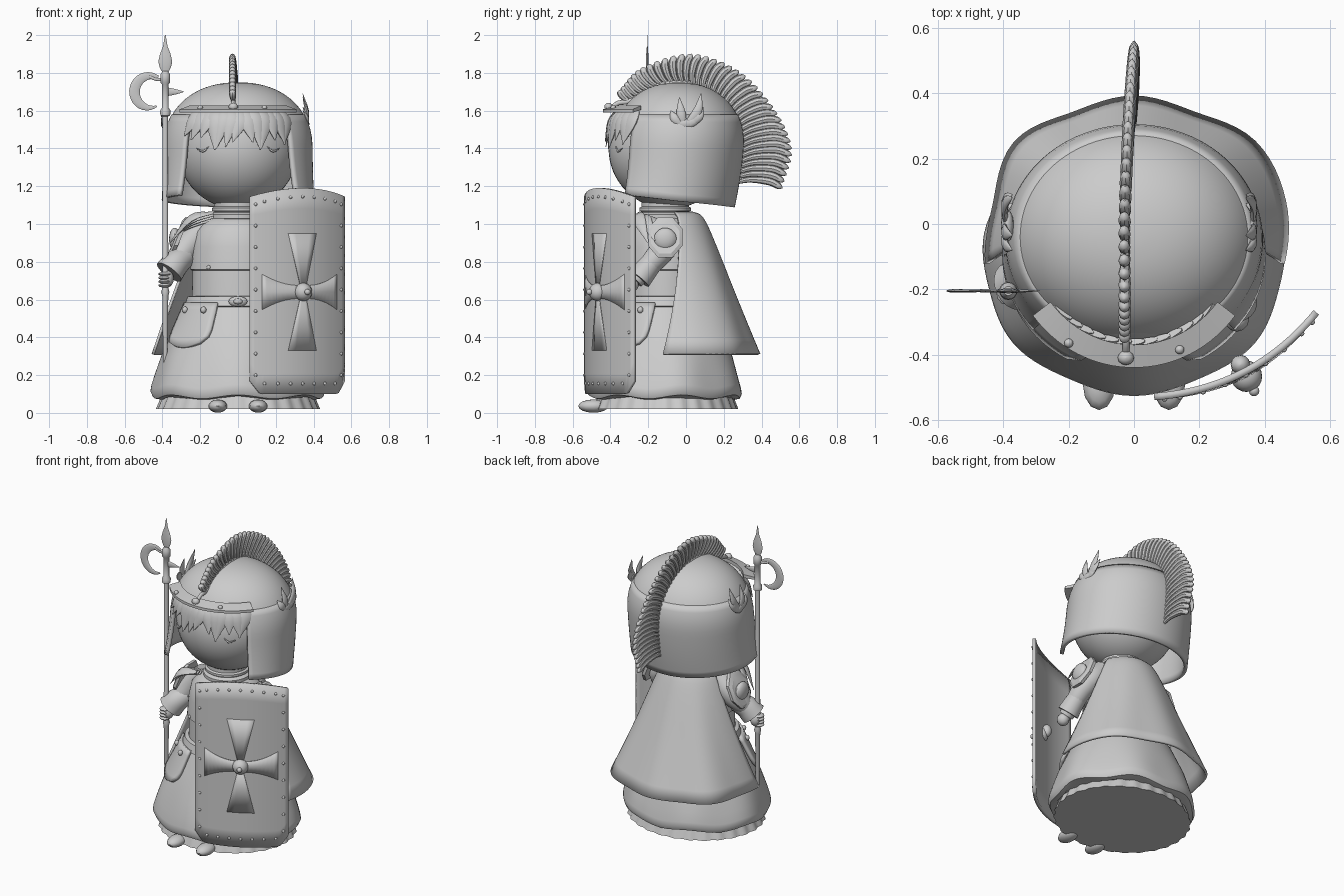
import bpy, bmesh, random
from math import sin, cos, pi, radians
from mathutils import Vector as V

if "Cube" in bpy.data.objects:
    bpy.data.objects.remove(bpy.data.objects["Cube"])
random.seed(4)
CY = -0.11  # body axis


def build(name, grids, wrap=True, caps=True, thick=0, angle=40):
    """Mesh from grids (lists of rows of points)."""
    bm = bmesh.new()
    for g in grids:
        rows = [[bm.verts.new(p) for p in r] for r in g]
        n = len(rows[0])
        for a, b in zip(rows, rows[1:]):
            for i in range(n if wrap else n - 1):
                j = (i + 1) % n
                bm.faces.new((a[i], a[j], b[j], b[i]))
        if wrap and caps:
            bm.faces.new(rows[0][::-1])
            bm.faces.new(rows[-1])
    bmesh.ops.recalc_face_normals(bm, faces=bm.faces)
    me = bpy.data.meshes.new(name)
    bm.to_mesh(me)
    bm.free()
    ob = bpy.data.objects.new(name, me)
    bpy.context.collection.objects.link(ob)
    bpy.ops.object.select_all(action='DESELECT')
    ob.select_set(True)
    bpy.context.view_layer.objects.active = ob
    bpy.ops.object.shade_smooth_by_angle(angle=radians(angle))
    if thick:
        m = ob.modifiers.new("thickness", 'SOLIDIFY')
        m.thickness, m.offset = thick, 0
    return ob


def spline(pts, n):
    """Catmull-Rom samples through points."""
    p = [V(q) for q in pts]
    p = [2 * p[0] - p[1]] + p + [2 * p[-1] - p[-2]]
    out = []
    for k in range(n + 1):
        u = k / n * (len(p) - 3)
        i = min(int(u), len(p) - 4)
        t = u - i
        a, b, c, d = p[i:i + 4]
        out.append(0.5 * (2 * b + (c - a) * t + (2 * a - 5 * b + 4 * c - d) * t * t + (3 * b - a - 3 * c + d) * t ** 3))
    return out


def nums(vals, n):
    return [v.x for v in spline([(q, 0, 0) for q in vals], n)]


def strand(pts, radii, side, flat=1.0, n=8, seg=10):
    """Tapered tube grid; flat scales the thickness along side."""
    c, r = spline(pts, n), nums(radii, n)
    rows = []
    for k, p in enumerate(c):
        t = (c[min(k + 1, n)] - c[max(k - 1, 0)]).normalized()
        b = (V(side) - t * t.dot(V(side))).normalized()
        m = t.cross(b)
        q = max(r[k], .001)
        rows.append([p + m * q * cos(2 * pi * i / seg) + b * q * flat * sin(2 * pi * i / seg) for i in range(seg)])
    return rows


def ball(c, s, n=8, seg=12):
    return [[V((c[0] + s[0] * max(sin(pi * k / n), .01) * cos(2 * pi * i / seg), c[1] + s[1] * max(sin(pi * k / n), .01) * sin(2 * pi * i / seg),
                c[2] + s[2] * cos(pi * k / n))) for i in range(seg)] for k in range(n + 1)]


def lathe(prof, cx=0, cy=CY, ky=.89, seg=64, wave=lambda a, z: 1):
    return [[V((cx + r * wave(2 * pi * i / seg, z) * sin(2 * pi * i / seg), cy - r * ky * wave(2 * pi * i / seg, z) * cos(2 * pi * i / seg), z))
             for i in range(seg)] for z, r in prof]


# Gown: ruffled under-hem, wavy skirt, torso, tunic, belt
build("under_hem", [lathe([(.02, .43), (.09, .40)], seg=168, wave=lambda a, z: 1 + .012 * cos(28 * a))])
skirt = lathe([(.08, .42), (.085, .45), (.11, .462), (.14, .457), (.2, .438), (.3, .405), (.45, .335), (.57, .27), (.62, .245)], seg=96,
              wave=lambda a, z: 1 + .014 * cos(7 * a) * (z < .4))
for row in skirt[:5]:
    for i, p in enumerate(row):
        p.z += .01 * cos(7 * 2 * pi * i / 96)
build("skirt", [skirt])
build("torso", [lathe([(.55, .245), (.77, .24), (.9, .23), (1.0, .17)])])
build("tunic", [lathe([(.755, .245), (.76, .253), (.88, .243), (.96, .225), (1.01, .185), (1.045, .12)])])
build("belt", [lathe([(.56, .275), (.565, .285), (.615, .268), (.62, .25)])])
build("neck", [lathe([(1.0, .125), (1.15, .125)], ky=1), lathe([(1.02, .12), (1.03, .145), (1.05, .145), (1.065, .12)], ky=1),
               lathe([(1.065, .12), (1.07, .137), (1.085, .137), (1.095, .12)], ky=1)])
build("buckle", [ball((0, CY - .255, .59), (.05, .02, .028)), ball((0, CY - .273, .59), (.025, .015, .015))])
build("feet", [ball((s * .107, -.49, .036), (.05, .08, .035)) for s in (-1, 1)])

# Hip plates that follow the skirt
plates, studs = [], []
for s in (-1, 1):
    rows = []
    for k in range(7):
        t = k / 6
        z, r = .58 - .21 * t, .285 + .105 * t
        e = max(0, t - .8)
        a0, a1 = radians(22 + 2 * t + 35 * e), radians(78 - 6 * t - 25 * e)
        rows.append([V((s * r * sin(a0 + (a1 - a0) * i / 10), CY - .89 * r * cos(a0 + (a1 - a0) * i / 10), z - .025 * t * sin(pi * i / 10)))
                     for i in range(11)])
    plates.append(rows)
    studs += [ball((s * .315 * sin(a), CY - .29 * cos(a), .545), (.016, .016, .018)) for a in (.62, 1.1)]
    studs.append(ball((s * .155, CY - .175, .77), (.012, .012, .012)))
build("hip_plates", plates, wrap=False, thick=.02)
build("hip_studs", studs)

# Cape around the back, with folds growing toward the hem
folds = nums([.455, .49, .508, .475, .487, .475, .503, .455, .45], 48)
cape = []
for p in spline([(1.06, .13, 0), (1.03, .185, 0), (.9, .245, 0), (.6, .355, 0), (.31, .46, 0)], 16):
    f = min(1, max(0, (1 - p.x) / .7))
    row = []
    for i in range(49):
        a0 = 18 - 21 * f
        a = radians(a0 + (180 - 2 * a0) * i / 48)
        r = p.y * (1 + f * (folds[i] / .46 - 1))
        row.append(V((r * cos(a), -.1 + r * sin(a), p.x)))
    cape.append(row)
build("cape", [cape], wrap=False, thick=.015)

# Arms, cuffs, hands
build("arms", [strand([(-.17, -.1, .98), (-.27, -.11, .88), (-.36, -.19, .75)], [.07, .075, .045], (0, 1, 0), seg=16),
               strand([(.17, -.1, .98), (.27, -.12, .87), (.31, -.27, .7)], [.07, .07, .045], (0, 0, 1), seg=16)])
build("cuffs", [strand([(-.28, -.13, .83), (-.33, -.17, .79), (-.365, -.19, .745)], [.06, .072, .078], (0, 1, 0), seg=20),
                strand([(.285, -.16, .82), (.3, -.21, .76), (.31, -.25, .71)], [.055, .062, .068], (0, 0, 1), seg=20)])
build("hands", [ball((-.375, -.2, .71), (.035, .038, .045)), ball((.315, -.29, .68), (.038, .04, .04))] +
      [ball((-.388, -.212, .675 + .02 * k), (.034, .036, .012)) for k in range(4)])

# Shoulder guards: faceted plate with disc, and leaf layers
guards, leaves = [], []
for s in (-1, 1):
    def ring(dx, r):
        return [V((s * (.3 + dx - .45 * r * sin(a)), CY + r * .95 * cos(a), .93 + r * 1.1 * sin(a))) for a in [2 * pi * i / 8 + pi / 8 for i in range(8)]]
    guards.append([ring(0, .105), ring(.02, .105), ring(.032, .085)])
    guards.append(ball((s * .335, CY, .92), (.03, .06, .06), 10, 20))
    for k in range(5):
        z = 1.06 - .012 * k
        leaves.append(strand([(s * .13, -.25 + .025 * k, z), (s * .25, -.25 + .035 * k, z - .03), (s * (.36 - .01 * k), -.2 + .035 * k, .9 + .012 * k)],
                             [.012, .035, .003], (0, -.5, 1), .3))
build("shoulder_guards", guards, angle=25)
build("shoulder_leaves", leaves)

# Head, fringe, sleepy lashes
build("head", [ball((0, -.09, 1.4), (.32, .32, .32), 32, 48)])
locks = []
for k in range(13):
    a = radians(-46 + 92 * k / 12)
    drop = .09 + .07 * random.random() + .035 * cos(a * 2)
    f = lambda r, da=0: (r * sin(a + da), -.06 - r * cos(a + da))
    locks.append(strand([(*f(.3), 1.6), (*f(.34, .02), 1.54), (*f(.37, random.uniform(-.1, .1)), 1.57 - drop)],
                        [.012, .016, .001], (cos(a), sin(a), 0), 2.8))
build("fringe", locks)
build("lashes", [strand([(s * .155, -.372, 1.41), (s * .185, -.36, 1.385), (s * .22, -.337, 1.4)], [.002, .006, .002], (0, 1, 0)) for s in (-1, 1)])


# Helmet: closed dome over an open-faced neck guard
def shell(z):
    return max(0, 1 - max(0, (z - 1.4) / .35) ** 2.2) ** (1 / 2.2)


dome = [(1.4 + .35 * (.485 + .515 * sin(pi / 2 * k / 14)), 0) for k in range(14)]
build("helmet_dome", [lathe([(z, .392 * shell(z)) for z, _ in dome] + [(1.75, .02)], 0, -.04, .89, 96)], angle=60)
guard = []
for k in range(13):
    t = k / 12
    row = []
    for i in range(73):
        a = radians(44 + 272 * i / 72)
        zb = 1.12 + .045 * max(0, cos(a)) - .03 * max(0, -cos(a))
        z = 1.575 + (zb - 1.575) * t
        r = .383 * shell(z) * (1 + t * t * (.17 * cos(a) + .012))
        row.append(V((r * sin(a), -.04 - r * .89 * cos(a), z)))
    guard.append(row)
build("helmet_guard", [guard], wrap=False, thick=.022)
band = []
for i in range(33):
    a = radians(-53 + 106 * i / 32)
    band.append([V((r * sin(a) * .97, -.04 - r * cos(a), z)) for r, z in ((.33, 1.605), (.4, 1.59), (.4, 1.607), (.33, 1.627))])
build("brow_band", [band], angle=30)
build("brow_studs", [ball((x, y, z), (.014, .014, .014)) for x, y, z in ((-.2, -.365, 1.615), (.14, -.385, 1.615))] +
      [ball((-.025, -.41, 1.62), (.025, .022, .022))])

# Feather crest, root rail to tip curve
N = 36
roots = spline([(-.025, -.3, 1.65), (-.025, -.15, 1.73), (-.025, .01, 1.74), (-.02, .16, 1.66), (-.01, .25, 1.53), (-.005, .28, 1.38), (-.005, .265, 1.22)], N)
tips = spline([(-.03, -.35, 1.71), (-.03, -.23, 1.83), (-.03, .03, 1.9), (-.02, .28, 1.81), (-.01, .46, 1.62), (0, .56, 1.4), (0, .51, 1.19)], N)
crest = []
for k, (p, q) in enumerate(zip(roots, tips)):
    d = q - p
    up = V((0, -d.z, d.y)).normalized() * d.length * .11
    crest.append(strand([p, p + d * .3 + up * .9, p + d * .7 + up, p + d * .92 + up * .3, q], [.01, .016, .021, .017, .003], (1, 0, 0), .9, 12, 8))
build("crest_feathers", crest)
build("crest_rail", [strand([(-.025, -.4, 1.61), (-.025, -.36, 1.64)] + roots[::3], [.012, .015, .015, .01], (1, 0, 0), .9, 40)])

# Little side wings on the helmet
wings = []
for s in (-1, 1):
    x = s * .368 - .015
    for ty, tz in ((-.08, 1.6), (-.035, 1.67), (.08, 1.69), (.09, 1.62), (.06, 1.57)):
        wings.append(strand([(x + s * .01, -.01, 1.51), (x + s * .012, ty * .75, 1.52 + (tz - 1.5) * .4), (x - s * .01, ty, tz)], [.014, .024, .002], (1, 0, 0), .45))
    wings.append(ball((x + s * .005, -.005, 1.53), (.02, .05, .03)))
build("helmet_wings", wings)

# Spear with crescent blade
SX, SY = -.385, -.205
build("spear_shaft", [lathe([(.17, .004), (.22, .011), (.62, .016), (.64, .022), (.66, .016), (1.57, .015), (1.575, .026), (1.6, .028), (1.615, .018),
                             (1.74, .018), (1.75, .026), (1.79, .026), (1.81, .014)], SX, SY, 1, 16)])
build("spear_tip", [lathe([(1.80, .014), (1.83, .03), (1.86, .037), (1.9, .028), (1.94, .012), (2.0, .002)], SX, SY, .2, 16)])
build("spear_crescent", [strand([(-.465 + .083 * cos(a), SY, 1.7 + .085 * sin(a)) for a in [radians(60 + 235 * i / 10) for i in range(11)]],
                                [.012, .024, .028, .022, .004], (0, 1, 0), .2, 20),
                         strand([(-.47, SY, 1.78), (-.43, SY, 1.765), (SX, SY, 1.765)], [.008, .008, .008], (0, 1, 0), .7),
                         strand([(SX, SY, 1.7), (-.33, SY, 1.7), (-.285, SY, 1.7)], [.025, .014, .001], (0, 1, 0), .3)])


# Shield: curved board with rim studs, faint flared cross and boss
def sp(s, z, out=0):
    h = .06 * (1 - s * s) + out
    return V((.31 + .887 * .28 * s + .461 * h, -.4 + .461 * .28 * s - .887 * h, z))


def s_top(s): return 1.145 + .045 * (1 - s * s)
def s_bot(s): return .1 + max(0, abs(s) - .82) * .38


S = [-1 + 2 * i / 24 for i in range(25)]
build("shield_board", [[[sp(s, s_bot(s) + (s_top(s) - s_bot(s)) * k / 10) for s in S] for k in range(11)]], wrap=False, thick=.022)
pos = [(s, .2 + .113 * k) for s in (-.91, .91) for k in range(9)] + [(-.75 + .25 * k, z) for k in range(7) for z in (.155, None)]
build("shield_studs", [ball(sp(s, z or s_top(s) - .045, .01), (.009, .009, .009)) for s, z in pos])
cross = []
for d in (-1, 1):
    cross.append([[sp(w * (.06 + .24 * t), .64 + d * (.03 + .28 * t), .016 - .006 * t) for w in (-1, -.5, 0, .5, 1)] for t in (0, .5, 1)])
    cross.append([[sp(d * (.1 + .7 * t), .64 + w * (.035 + .06 * t * t), .016 - .006 * t) for w in (-1, 0, 1)] for t in [i / 8 for i in range(9)]])
build("shield_cross", cross, wrap=False, thick=.004)
build("shield_boss", [ball(sp(0, .64, .015), (.048, .048, .048), 12, 20), ball(sp(0, .64, .066), (.016, .016, .016)), ball(sp(0, .66, -.025), (.03, .03, .04))])
